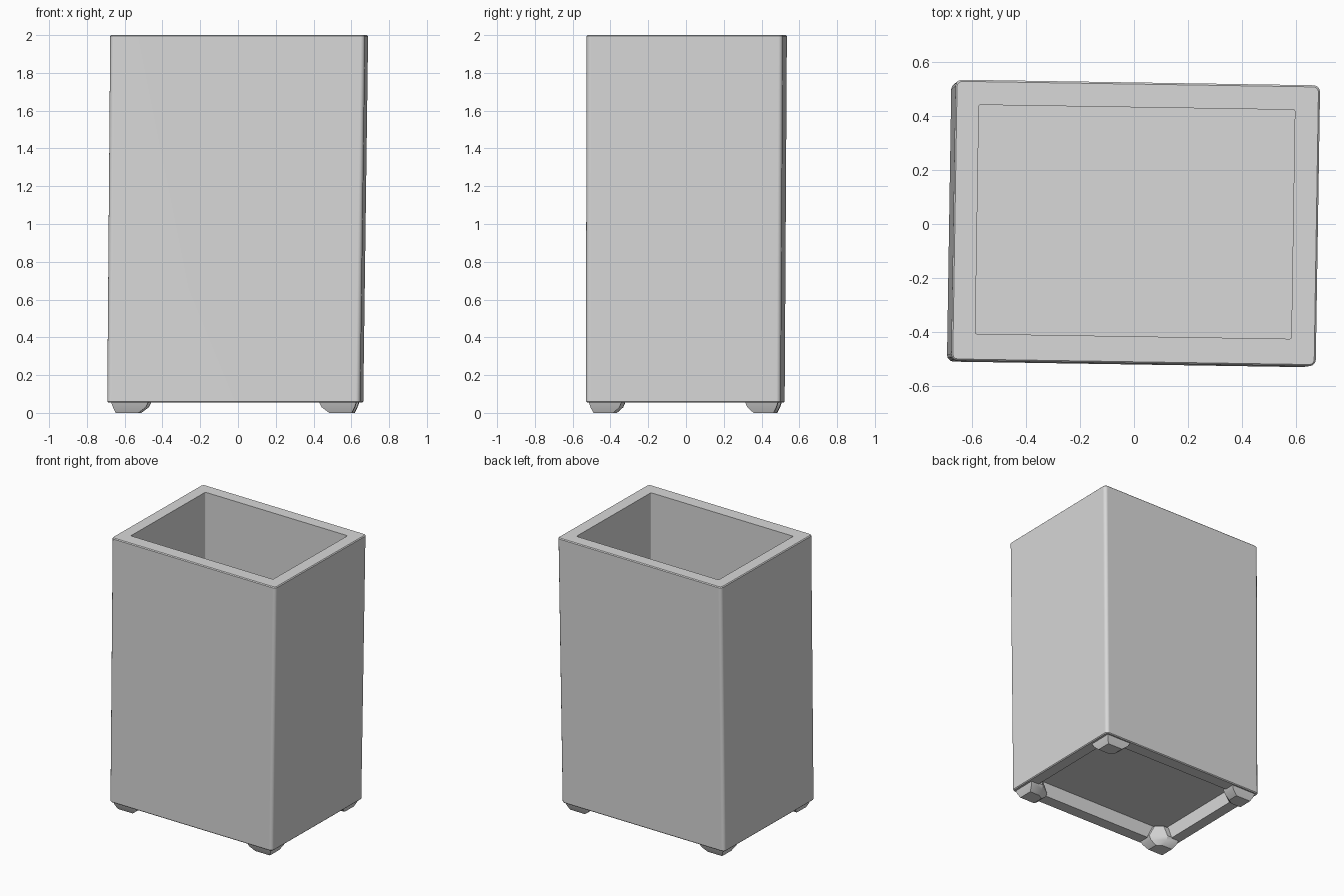
import bpy
import bmesh
import math
from mathutils import Matrix, Vector

if "Cube" in bpy.data.objects:
    bpy.data.objects.remove(bpy.data.objects["Cube"], do_unlink=True)

BASE, TOP = 0.055, 2.0
RECESS, FLOOR = 0.16, 0.17
TWIST = Matrix.Rotation(math.radians(-0.9), 3, "Z")

# Centres of the base, the top and the cavity, which lean slightly apart
LOW, HIGH, CAVITY = (-0.0145, -0.004), (0.006, 0.004), (0.004, 0.008)

grey = bpy.data.materials.new("plain grey")
grey.use_nodes = True
grey.diffuse_color = (0.69, 0.69, 0.69, 1)
grey.node_tree.nodes["Principled BSDF"].inputs["Base Color"].default_value = (0.69, 0.69, 0.69, 1)


def rounded_rect(hx, hy, r, steps=3):
    points = []
    for i, (sx, sy) in enumerate(((1, 1), (-1, 1), (-1, -1), (1, -1))):
        for k in range(steps + 1):
            a = math.pi / 2 * (i + k / steps)
            points.append((sx * (hx - r) + r * math.cos(a), sy * (hy - r) + r * math.sin(a)))
    return points


def loft(name, sections):
    """Skin a closed stack of (outline, height, centre) sections."""
    bm = bmesh.new()
    rings = [[bm.verts.new(TWIST @ Vector((x + cx, y + cy, z))) for x, y in outline]
             for outline, z, (cx, cy) in sections]
    for a, b in zip(rings, rings[1:]):
        n = len(a)
        for i in range(n):
            j = (i + 1) % n
            bm.faces.new((a[i], a[j], b[j], b[i]))
    bm.faces.new(rings[0])
    bm.faces.new(rings[-1])
    bmesh.ops.recalc_face_normals(bm, faces=bm.faces)
    mesh = bpy.data.meshes.new(name)
    bm.to_mesh(mesh)
    bm.free()
    mesh.materials.append(grey)
    obj = bpy.data.objects.new(name, mesh)
    bpy.context.collection.objects.link(obj)
    bpy.ops.object.select_all(action="DESELECT")
    obj.select_set(True)
    bpy.context.view_layer.objects.active = obj
    bpy.ops.object.shade_smooth_by_angle(angle=math.radians(32))
    # Keep the broad walls evenly shaded beside the rounded corners
    weighted = obj.modifiers.new("even_shading", "WEIGHTED_NORMAL")
    weighted.keep_sharp = True


# Hollow box: underside recess, outer walls, rim, inner walls, thin floor
inner = rounded_rect(0.585, 0.424, 0.006)
loft("bin_body", [
    (inner, RECESS, LOW), (inner, BASE, LOW),
    (rounded_rect(0.664, 0.51, 0.018), BASE, LOW),
    (rounded_rect(0.67, 0.516, 0.024), BASE + 0.006, LOW),
    (rounded_rect(0.675, 0.52, 0.024), TOP - 0.006, HIGH),
    (rounded_rect(0.669, 0.514, 0.018), TOP, HIGH),
    (inner, TOP, CAVITY), (inner, FLOOR, CAVITY),
])


# Corner feet: tapered blocks with a diagonal inner side, braced into the recess
def foot_outline(sx, sy, inset, arm, thick):
    cx, cy = 0.655 - inset, 0.507 - inset
    depth = arm * 0.88
    shape = [(cx, cy), (cx - arm, cy), (cx - arm, cy - thick),
             (cx - thick, cy - depth), (cx, cy - depth)]
    return [(sx * x, sy * y) for x, y in shape]


for sx, side in ((1, "left"), (-1, "right")):
    for sy, end in ((1, "back"), (-1, "front")):
        loft(f"{end}_{side}_foot", [
            (foot_outline(sx, sy, 0.03, 0.12, 0.08), 0.0, LOW),
            (foot_outline(sx, sy, 0.015, 0.175, 0.09), 0.03, LOW),
            (foot_outline(sx, sy, 0.005, 0.2, 0.1), BASE + 0.005, LOW),
            (foot_outline(sx, sy, 0.04, 0.12, 0.07), RECESS - 0.01, LOW),
        ])
